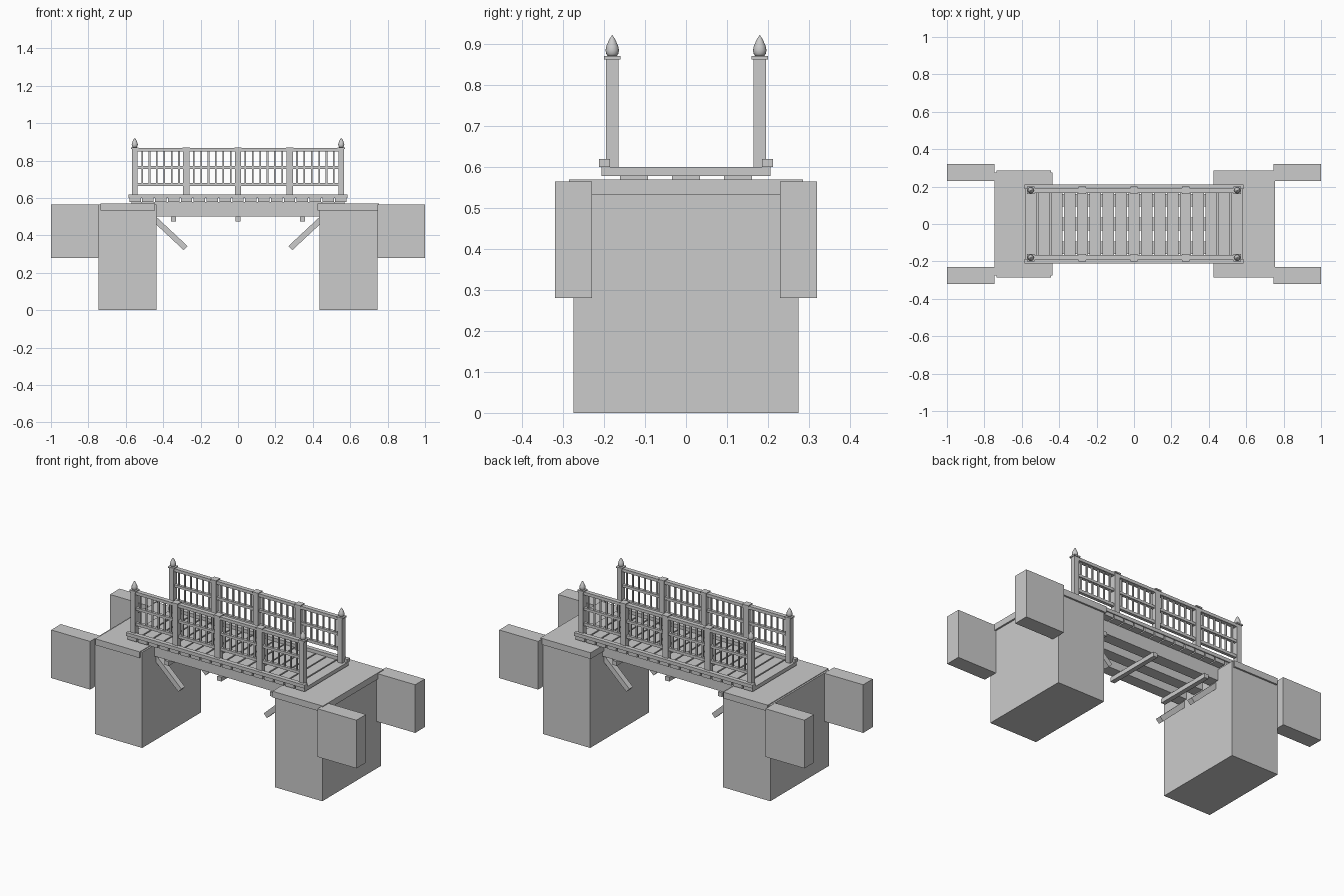
import bpy, bmesh, math
from mathutils import Matrix, Vector

if "Cube" in bpy.data.objects:
    bpy.data.objects.remove(bpy.data.objects["Cube"])


def boxes(name, items):
    """One object from boxes given as (x0, x1, y0, y1, z0, z1)."""
    bm = bmesh.new()
    for x0, x1, y0, y1, z0, z1 in items:
        m = Matrix.Translation(((x0 + x1) / 2, (y0 + y1) / 2, (z0 + z1) / 2)) \
            @ Matrix.Diagonal((x1 - x0, y1 - y0, z1 - z0, 1))
        bmesh.ops.create_cube(bm, size=1, matrix=m)
    return finish(name, bm)


def finish(name, bm):
    me = bpy.data.meshes.new(name)
    bm.to_mesh(me)
    bm.free()
    ob = bpy.data.objects.new(name, me)
    bpy.context.collection.objects.link(ob)
    return ob


def centred(x, y, w, d, z0, z1):
    return (x - w / 2, x + w / 2, y - d / 2, y + d / 2, z0, z1)


# Stone abutments, bearing caps and wing walls
boxes("left_abutment", [(-0.745, -0.435, -0.275, 0.275, 0, 0.566)])
boxes("right_abutment", [(0.435, 0.745, -0.275, 0.275, 0, 0.566)])
boxes("left_abutment_cap", [(-0.735, -0.445, -0.285, 0.285, 0.533, 0.57)])
boxes("right_abutment_cap", [(0.425, 0.755, -0.285, 0.285, 0.533, 0.57)])
for sx, side in ((-1, "left"), (1, "right")):
    boxes(side + "_wing_walls",
          [centred(sx * 0.8725, y, 0.255, 0.09, 0.28, 0.565) for y in (-0.275, 0.275)])

# Stringers and cross beams under the deck
boxes("stringers", [centred(0, y, 1.14, 0.068, 0.50, 0.578) for y in (-0.127, 0, 0.127)])
boxes("cross_beams", [centred(x, 0, 0.027, 0.35, 0.475, 0.50) for x in (-0.345, 0, 0.345)])

# Sloping struts at each end
bm = bmesh.new()
for sx in (-1, 1):
    for y in (-0.127, 0.127):
        a, b = Vector((sx * 0.46, y, 0.50)), Vector((sx * 0.28, y, 0.332))
        ang = math.atan2(a.z - b.z, a.x - b.x)
        m = Matrix.Translation((a + b) / 2) @ Matrix.Rotation(-ang, 4, 'Y') \
            @ Matrix.Diagonal(((a - b).length, 0.034, 0.03, 1))
        bmesh.ops.create_cube(bm, size=1, matrix=m)
finish("struts", bm)

# Deck planks with gaps, and edge curbs
boxes("deck_planks", [centred(i * 0.0688, 0, 0.061, 0.412, 0.578, 0.60) for i in range(-8, 9)])
boxes("curbs", [centred(0, y, 1.17, 0.026, 0.60, 0.62) for y in (-0.199, 0.199)])

# Railings on both sides
END, MID = 0.552, 0.276
for sy, side in ((-1, "front"), (1, "back")):
    y = sy * 0.18
    boxes(side + "_end_posts", [centred(x, y, 0.03, 0.03, 0.60, 0.864) for x in (-END, END)])
    boxes(side + "_middle_posts", [centred(x, y, 0.034, 0.03, 0.60, 0.864) for x in (-MID, 0, MID)])
    boxes(side + "_post_caps",
          [centred(x, y, 0.04, 0.04, 0.863, 0.871) for x in (-END, -MID, 0, MID, END)])
    boxes(side + "_rails", [centred(0, y, 2 * END, d, z0, z1) for d, z0, z1 in
                            ((0.026, 0.848, 0.866), (0.018, 0.755, 0.77), (0.018, 0.664, 0.681))])
    boxes(side + "_balusters",
          [centred(-END + MID * bay + MID * k / 7, y, 0.009, 0.009, 0.67, 0.855)
           for bay in range(4) for k in range(1, 7)])

# Teardrop finials on the end posts, turned from a profile
profile = [(0, 0.870), (0.011, 0.870), (0.015, 0.877), (0.0165, 0.885),
           (0.0145, 0.895), (0.009, 0.908), (0.004, 0.917), (0, 0.922)]
for x in (-END, END):
    for y in (-0.18, 0.18):
        bm = bmesh.new()
        vs = [bm.verts.new((x + r, y, z)) for r, z in profile]
        es = [bm.edges.new(p) for p in zip(vs, vs[1:])]
        bmesh.ops.spin(bm, geom=vs + es, cent=(x, y, 0), axis=(0, 0, 1),
                       angle=2 * math.pi, steps=16)
        bmesh.ops.remove_doubles(bm, verts=bm.verts, dist=0.0002)
        bmesh.ops.recalc_face_normals(bm, faces=bm.faces)
        for f in bm.faces:
            f.smooth = True
        finish("finial", bm)
